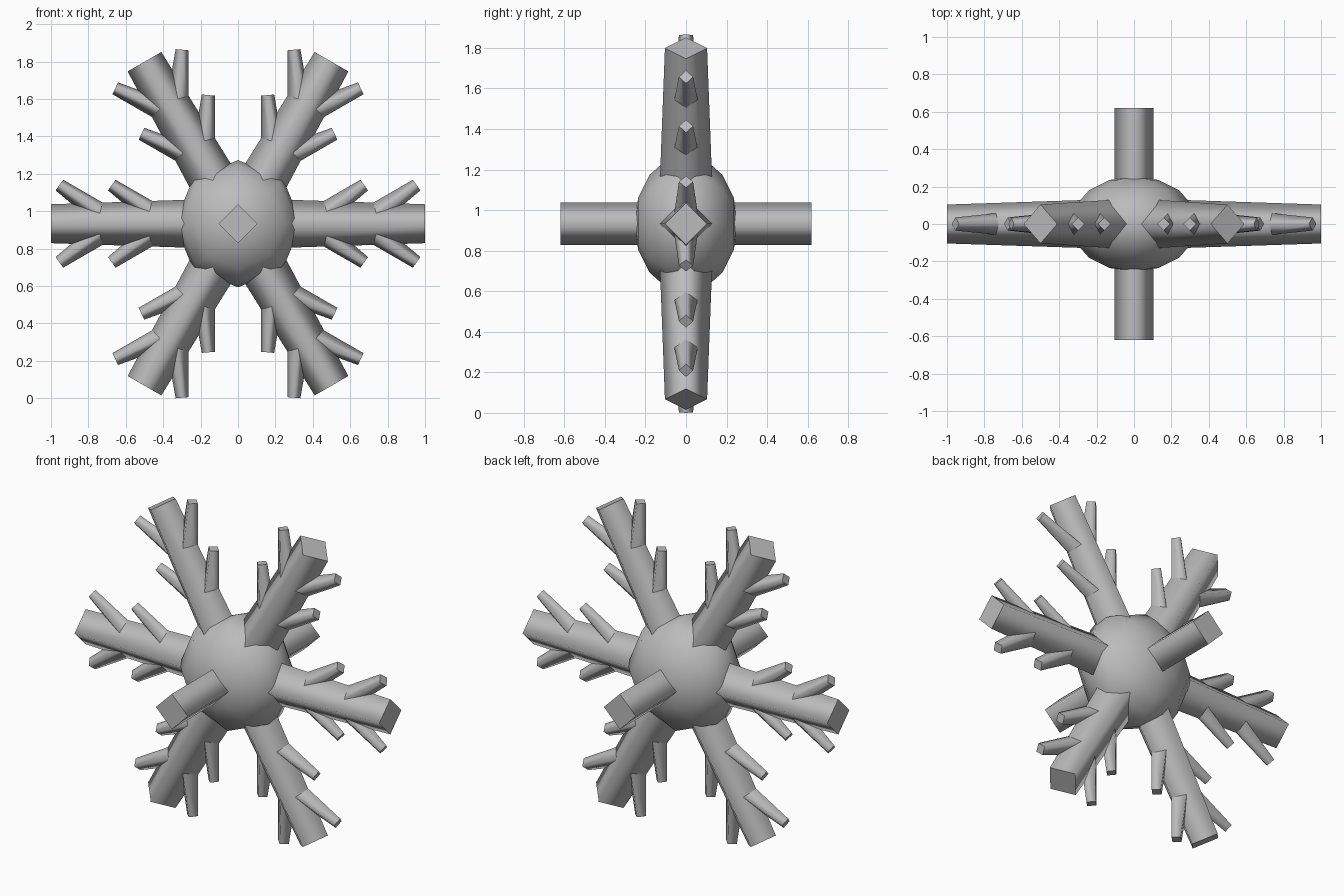
import bpy
import bmesh
from math import radians, cos, sin
from mathutils import Matrix, Vector

cube = bpy.data.objects.get("Cube")
if cube:
    bpy.data.objects.remove(cube, do_unlink=True)

CENTRE = Vector((0, 0, 0.933))

grey = bpy.data.materials.new("plain_grey")
grey.use_nodes = True
GREY = (0.5, 0.5, 0.5, 1)
grey.diffuse_color = GREY
grey.node_tree.nodes["Principled BSDF"].inputs["Base Color"].default_value = GREY


def finish(name, bm):
    mesh = bpy.data.meshes.new(name)
    bm.to_mesh(mesh)
    bm.free()
    mesh.materials.append(grey)
    obj = bpy.data.objects.new(name, mesh)
    bpy.context.collection.objects.link(obj)
    return obj


def rod(bm, start, direction, length, r_start, r_end):
    """Four-sided tapered rod with soft sides and crisp end caps."""
    axis = direction.normalized()
    side = Vector((0, 1, 0)) if abs(axis.y) < 0.9 else Vector((0, 0, 1))
    rot = Matrix((side, axis.cross(side), axis)).transposed().to_4x4()
    place = Matrix.Translation(start + axis * length / 2) @ rot
    made = bmesh.ops.create_cone(bm, cap_ends=True, segments=4, radius1=r_start,
                                 radius2=r_end, depth=length, matrix=place)
    for face in {f for v in made["verts"] for f in v.link_faces}:
        face.normal_update()
        cap = abs(face.normal.dot(axis)) > 0.9
        face.smooth = not cap
        if cap:
            for edge in face.edges:
                edge.smooth = False


def in_plane(angle):
    return Vector((cos(radians(angle)), 0, sin(radians(angle))))


# Flattened eight-sided core, poles facing front and back
bm = bmesh.new()
bmesh.ops.create_uvsphere(bm, u_segments=8, v_segments=8, radius=0.34)
bmesh.ops.rotate(bm, verts=bm.verts, matrix=Matrix.Rotation(radians(90), 3, "X"))
bmesh.ops.scale(bm, verts=bm.verts, vec=(1, 0.75, 1))
bmesh.ops.translate(bm, verts=bm.verts, vec=CENTRE)
for f in bm.faces:
    f.smooth = True
finish("core", bm)

# Straight spikes to the front and back
for name, y in (("front_spike", -1), ("back_spike", 1)):
    bm = bmesh.new()
    rod(bm, CENTRE, Vector((0, y, 0)), 0.62, 0.105, 0.105)
    finish(name, bm)

# Six arms, each with two pairs of side twigs
for i in range(6):
    angle = 60 * i
    out = in_plane(angle)
    bm = bmesh.new()
    rod(bm, CENTRE, out, 1.0, 0.137, 0.104)
    finish(f"arm_{i + 1}", bm)

    bm = bmesh.new()
    for along in (0.38, 0.66):
        for lean in (-35, 35):
            rod(bm, CENTRE + out * along, in_plane(angle + lean), 0.36, 0.066, 0.035)
    finish(f"twigs_{i + 1}", bm)
